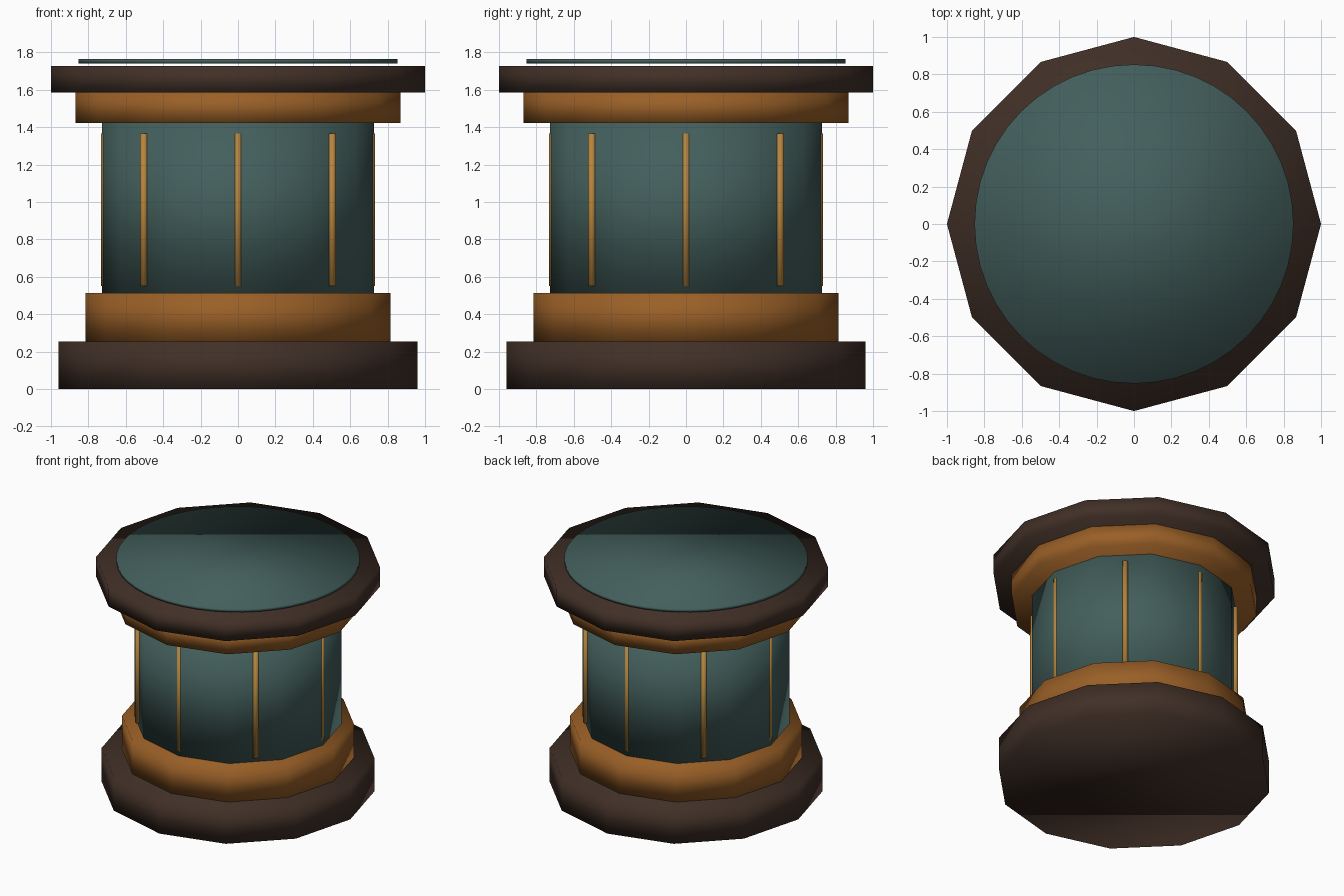
import bpy, math

if "Cube" in bpy.data.objects:
    bpy.data.objects.remove(bpy.data.objects["Cube"])


def material(name, rgb):
    m = bpy.data.materials.new(name)
    m.diffuse_color = (*rgb, 1)
    m.use_nodes = True
    m.node_tree.nodes["Principled BSDF"].inputs["Base Color"].default_value = m.diffuse_color
    return m


BROWN = material("dark wood", (0.052, 0.029, 0.020))
ORANGE = material("warm wood", (0.32, 0.115, 0.020))
TEAL = material("teal", (0.056, 0.115, 0.107))
GOLD = material("gold", (0.46, 0.235, 0.05))


def drum(name, radius, z0, z1, mat, sides=12, x=0, y=0):
    """Upright smooth-shaded prism with a corner on the y axis."""
    bpy.ops.mesh.primitive_cylinder_add(vertices=sides, radius=radius, depth=z1 - z0,
                                        location=(x, y, (z0 + z1) / 2))
    ob = bpy.context.object
    ob.name = name
    ob.data.materials.append(mat)
    bpy.ops.object.shade_smooth()
    return ob


# Stacked twelve-sided body
drum("base", 0.96, 0, 0.255, BROWN)
drum("lower_collar", 0.815, 0.255, 0.512, ORANGE)
drum("shaft", 0.727, 0.512, 1.423, TEAL)
drum("upper_collar", 0.87, 1.423, 1.585, ORANGE)
drum("top_rim", 1.0, 1.585, 1.728, BROWN)

# Thin round panel just above the rim
drum("top_panel", 0.853, 1.741, 1.765, TEAL, sides=48)

# Eight slim rods set into the shaft
for i in range(8):
    a = i * math.pi / 4
    drum(f"rod_{i + 1}", 0.02, 0.55, 1.365, GOLD, sides=8,
         x=0.712 * math.cos(a), y=0.712 * math.sin(a))
